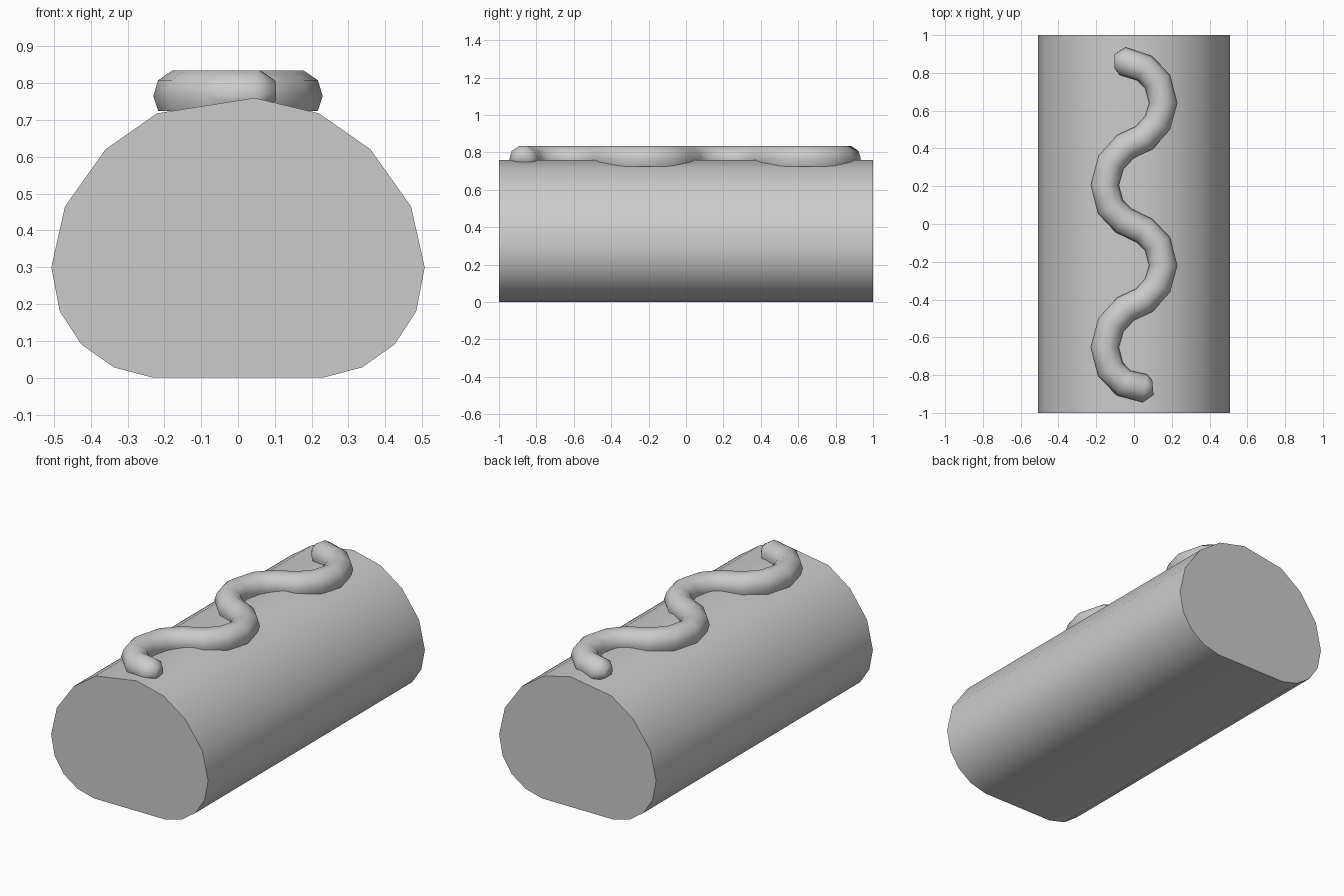
import bpy
import math
from mathutils import Vector

cube = bpy.data.objects.get("Cube")
if cube:
    bpy.data.objects.remove(cube, do_unlink=True)

grey = bpy.data.materials.new("plain_grey")
grey.use_nodes = True
grey.diffuse_color = (0.6, 0.6, 0.6, 1)
grey.node_tree.nodes["Principled BSDF"].inputs["Base Color"].default_value = (0.6, 0.6, 0.6, 1)


def loft(name, rings, angle):
    """Skin a list of closed rings, cap both ends and smooth the result."""
    n = len(rings[0])
    verts = [v for ring in rings for v in ring]
    faces = [(i * n + j, i * n + (j + 1) % n, (i + 1) * n + (j + 1) % n, (i + 1) * n + j)
             for i in range(len(rings) - 1) for j in range(n)]
    faces.append(tuple(reversed(range(n))))
    faces.append(tuple(range(len(verts) - n, len(verts))))
    mesh = bpy.data.meshes.new(name)
    mesh.from_pydata(verts, [], faces)
    mesh.materials.append(grey)
    obj = bpy.data.objects.new(name, mesh)
    bpy.context.collection.objects.link(obj)
    bpy.ops.object.select_all(action='DESELECT')
    obj.select_set(True)
    bpy.context.view_layer.objects.active = obj
    bpy.ops.object.mode_set(mode='EDIT')
    bpy.ops.mesh.select_all(action='SELECT')
    bpy.ops.mesh.normals_make_consistent(inside=False)
    bpy.ops.object.mode_set(mode='OBJECT')
    bpy.ops.object.shade_smooth_by_angle(angle=math.radians(angle))
    return obj


# Roll: flat-bottomed round profile with a slightly off-centre ridge
side = [(0.23, 0), (0.337, 0.028), (0.425, 0.09), (0.484, 0.18), (0.507, 0.30),
        (0.47, 0.465), (0.36, 0.62), (0.22, 0.718)]
profile = side + [(0.045, 0.76)] + [(-x, z) for x, z in reversed(side)]
loft("cake_roll", [[(x, y, z) for x, z in profile] for y in (-1, 1)], 40)

# Icing: one wave of the path, repeated once, plus the two ends
wave = [(0.055, 0.825), (0.125, 0.755), (0.155, 0.64), (0.125, 0.535), (0.055, 0.457),
        (-0.045, 0.41), (-0.122, 0.327), (-0.155, 0.207), (-0.125, 0.09), (-0.055, 0.018)]
path = ([(-0.104, 0.86), (-0.06, 0.862)] + wave + [(x, y - 0.86) for x, y in wave]
        + [(0.058, -0.87), (0.1, -0.866)])
path = [Vector(p) for p in path]

half = [(0.062, 0.725), (0.075, 0.765), (0.062, 0.808), (0.022, 0.835)]
section = half + [(-x, z) for x, z in reversed(half)]
mid_z = 0.778

rings = []
last = len(path) - 1
for i, p in enumerate(path):
    along = (path[min(i + 1, last)] - path[max(i - 1, 0)]).normalized()
    across = Vector((-along.y, along.x))
    size = 0.5 if i in (0, last) else 1
    rings.append([(p.x + across.x * x * size, p.y + across.y * x * size,
                   mid_z + (z - mid_z) * size) for x, z in section])
loft("icing_squiggle", rings, 70)
